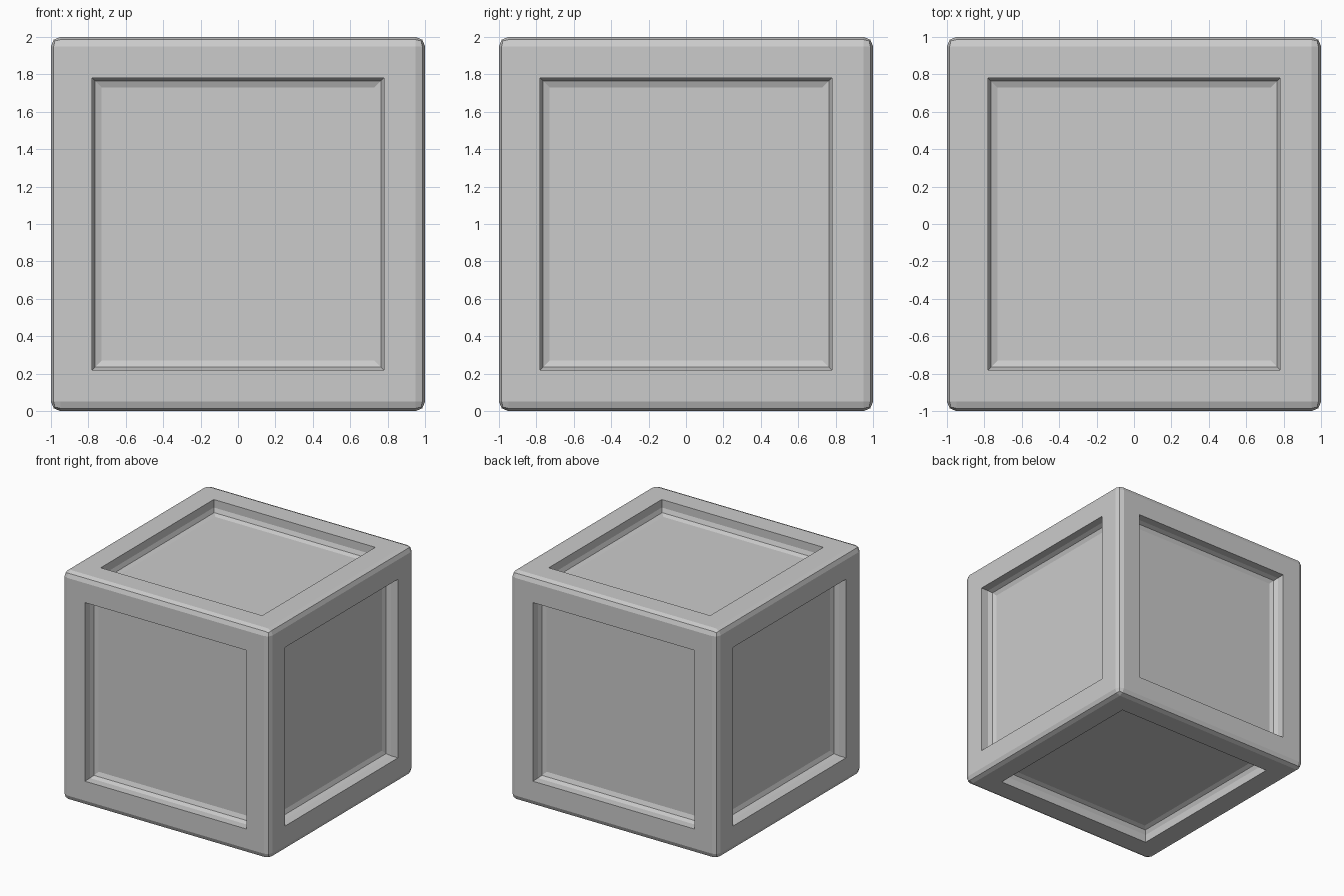
import bpy, bmesh
from mathutils import Matrix

if "Cube" in bpy.data.objects:
    bpy.data.objects.remove(bpy.data.objects["Cube"])

BEVEL = 0.05      # outer edge and recess floor fillet
A, B = BEVEL * 0.293, BEVEL * 0.707
DEPTH = 0.12      # recess depth

bm = bmesh.new()

# Outer block with two-step rounded edges
bmesh.ops.create_cube(bm, size=2, matrix=Matrix.Translation((0, 0, 1)))
bmesh.ops.bevel(bm, geom=bm.edges[:], offset=BEVEL, offset_type='OFFSET',
                segments=2, profile=0.5, affect='EDGES')

# Recessed panel on each side: frame, straight wall, two-step fillet to the floor
panels = [f for f in bm.faces if f.calc_area() > 3]
for thickness, depth in ((0.17, 0), (0, BEVEL - DEPTH), (A, -B), (B, -A)):
    bmesh.ops.inset_individual(bm, faces=panels, thickness=thickness,
                               depth=depth, use_even_offset=True)

bmesh.ops.recalc_face_normals(bm, faces=bm.faces[:])
mesh = bpy.data.meshes.new("panelled_crate")
bm.to_mesh(mesh)
bm.free()
crate = bpy.data.objects.new("panelled_crate", mesh)
bpy.context.collection.objects.link(crate)
